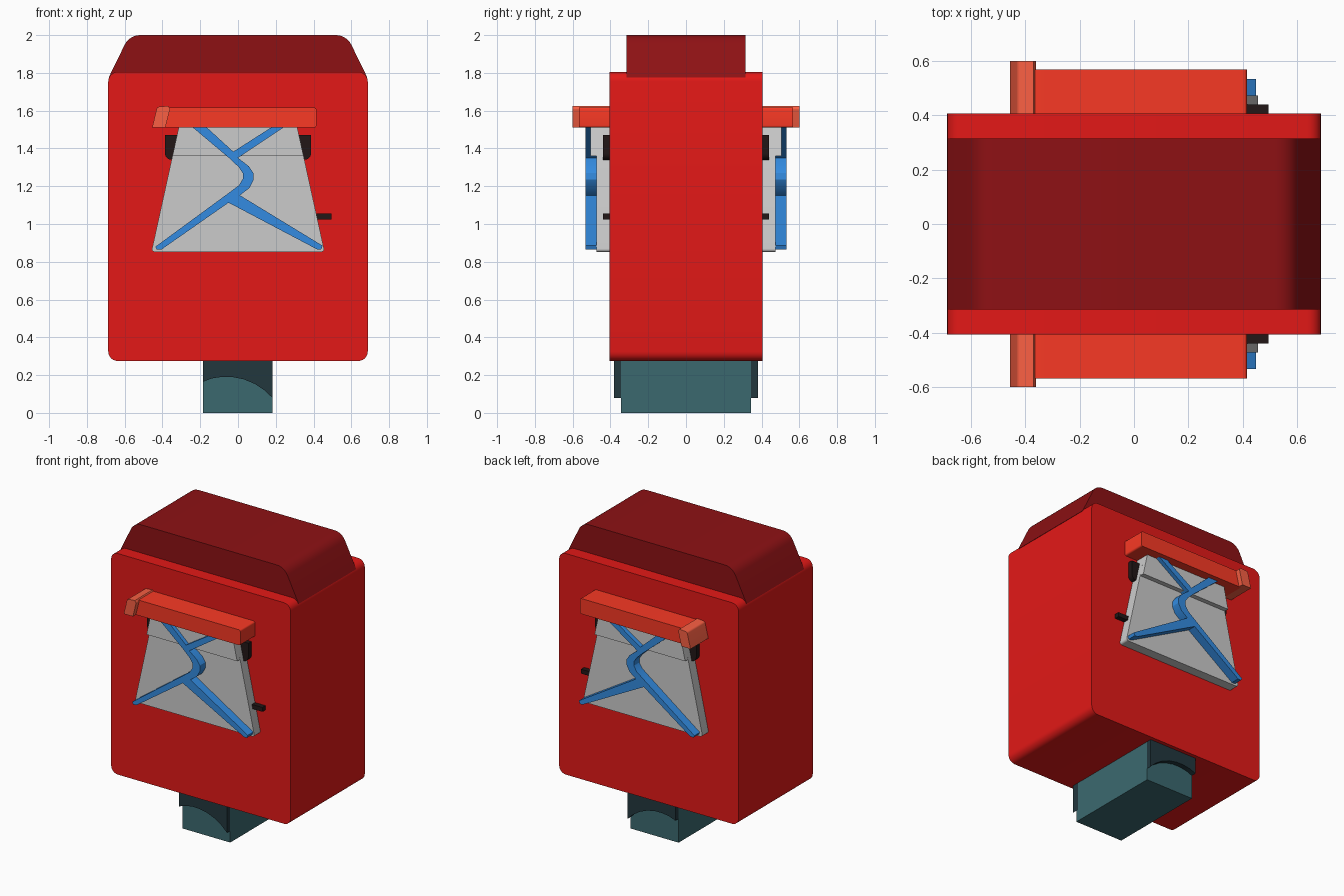
import bpy, bmesh, math
from mathutils import Vector

if "Cube" in bpy.data.objects:
    bpy.data.objects.remove(bpy.data.objects["Cube"])


def material(name, rgb):
    m = bpy.data.materials.new(name)
    m.diffuse_color = (*rgb, 1)
    m.use_nodes = True
    m.node_tree.nodes["Principled BSDF"].inputs["Base Color"].default_value = m.diffuse_color
    return m


RED = material("red", (0.77, 0.0095, 0.0085))
DARK_RED = material("dark_red", (0.27, 0.0056, 0.007))
ORANGE = material("orange", (0.95, 0.041, 0.018))
PALE_ORANGE = material("pale_orange", (0.95, 0.115, 0.056))
BLUE = material("blue", (0.033, 0.26, 0.75))
BLACK = material("black", (0.016, 0.0086, 0.0086))
GREY = material("grey", (0.70, 0.70, 0.70))
TEAL = material("teal", (0.044, 0.141, 0.159))
DARK_TEAL = material("dark_teal", (0.016, 0.038, 0.048))


def rounded(points, seg=6):
    """Replace every (x, z, radius) corner by an arc; (x, z) stays sharp."""
    out = []
    for i, p in enumerate(points):
        c = Vector(p[:2])
        if len(p) < 3:
            out.append(c)
            continue
        a = (Vector(points[i - 1][:2]) - c).normalized()
        b = (Vector(points[(i + 1) % len(points)][:2]) - c).normalized()
        half = a.angle(b) / 2
        centre = c + (a + b).normalized() * p[2] / math.sin(half)
        start = c + a * p[2] / math.tan(half) - centre
        end = c + b * p[2] / math.tan(half) - centre
        w = start.angle(end)
        for k in range(seg + 1):
            t = k / seg
            out.append(centre + (start * math.sin((1 - t) * w) + end * math.sin(t * w)) / math.sin(w))
    return out


def prism(name, points, y0, y1, mat, mirror=False):
    """Extrude an x-z profile from depth y0 to y1, optionally on both faces."""
    bm = bmesh.new()
    face = bm.faces.new([bm.verts.new((p.x, y0, p.y)) for p in rounded(points)])
    new = bmesh.ops.extrude_face_region(bm, geom=[face])["geom"]
    bmesh.ops.translate(bm, vec=(0, y1 - y0, 0),
                        verts=[g for g in new if isinstance(g, bmesh.types.BMVert)])
    bmesh.ops.recalc_face_normals(bm, faces=bm.faces)
    me = bpy.data.meshes.new(name)
    bm.to_mesh(me)
    bm.free()
    me.materials.append(mat)
    ob = bpy.data.objects.new(name, me)
    bpy.context.collection.objects.link(ob)
    bpy.ops.object.select_all(action='DESELECT')
    ob.select_set(True)
    bpy.context.view_layer.objects.active = ob
    bpy.ops.object.shade_smooth_by_angle(angle=math.radians(30))
    if mirror:
        mod = ob.modifiers.new("both_faces", 'MIRROR')
        mod.use_axis = (False, True, False)
    return ob


def box(x0, x1, z0, z1, *r):
    return [(x0, z0, *r), (x1, z0, *r), (x1, z1, *r), (x0, z1, *r)]


# Main case and lid
prism("case", box(-0.687, 0.687, 0.275, 1.805, 0.05), -0.406, 0.406, RED)
prism("lid", [(-0.685, 1.775), (0.685, 1.775), (0.575, 2.0, 0.09), (-0.575, 2.0, 0.09)],
      -0.315, 0.315, DARK_RED)

# Foot with an arched cover on both faces
prism("foot", box(-0.185, 0.182, 0, 0.29), -0.345, 0.345, TEAL)
prism("foot_cover", [(-0.185, 0.29), (-0.185, 0.165), (-0.14, 0.182), (-0.085, 0.191),
                     (-0.03, 0.190), (0.03, 0.178), (0.09, 0.153), (0.14, 0.12),
                     (0.182, 0.08), (0.182, 0.29)], -0.38, -0.33, DARK_TEAL, True)

# Grey tapered panel, with a raised upper strip
prism("panel", [(-0.459, 0.852, 0.015), (0.459, 0.852, 0.015), (0.31, 1.53), (-0.31, 1.53)],
      -0.473, -0.39, GREY, True)
prism("panel_upper", [(-0.347, 1.36), (0.347, 1.36), (0.31, 1.53), (-0.31, 1.53)],
      -0.505, -0.39, GREY, True)

# Black bracket and small latch behind the panel
prism("bracket", [(-0.387, 1.34, 0.035), (0.387, 1.34, 0.035), (0.387, 1.47), (-0.387, 1.47)],
      -0.44, -0.39, BLACK, True)
prism("latch", box(0.38, 0.495, 1.025, 1.055), -0.44, -0.39, BLACK, True)

# Blue crossed ribbon
prism("ribbon", [(-0.437, 0.88), (-0.43, 0.865), (-0.405, 0.865), (-0.05, 1.113),
                 (0.42, 0.865), (0.44, 0.865), (0.448, 0.885), (0.01, 1.152),
                 (0.06, 1.190), (0.083, 1.235), (0.081, 1.27), (0.058, 1.305),
                 (0.0, 1.350), (0.255, 1.52), (0.19, 1.52), (-0.025, 1.383),
                 (-0.175, 1.52), (-0.25, 1.52), (-0.042, 1.345),
                 (0.005, 1.30), (0.026, 1.268), (0.026, 1.24), (0.005, 1.205), (-0.055, 1.16)],
      -0.533, -0.46, BLUE, True)

# Orange bar with a larger end cap
prism("bar", [(-0.40, 1.51), (0.415, 1.51, 0.012), (0.415, 1.617, 0.012), (-0.40, 1.617)],
      -0.567, -0.39, ORANGE, True)
prism("bar_cap", [(-0.455, 1.51), (-0.385, 1.51), (-0.36, 1.61, 0.012), (-0.37, 1.625),
                  (-0.428, 1.62, 0.015)], -0.6, -0.39, PALE_ORANGE, True)
